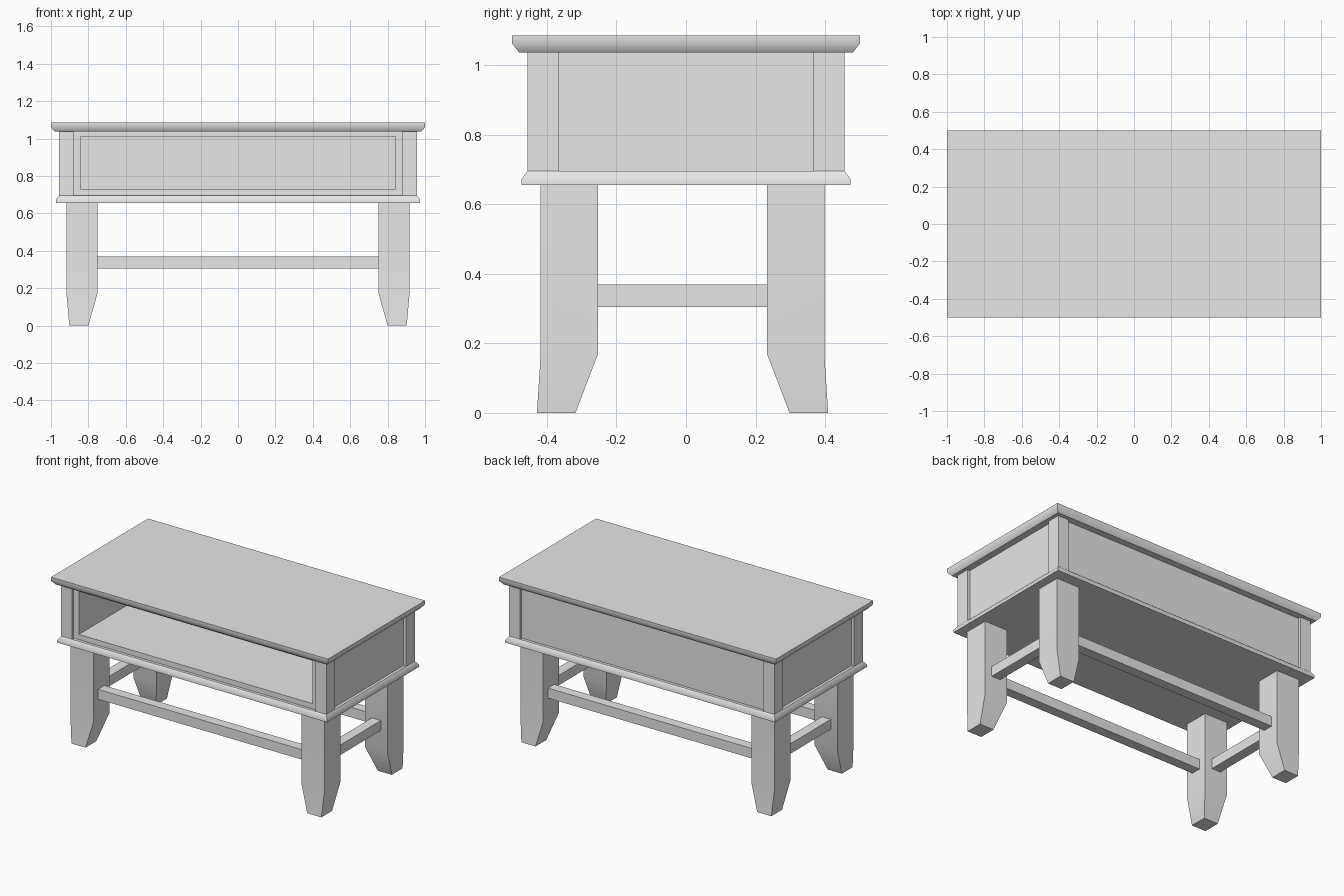
import bpy
import bmesh
from math import radians
from mathutils import Vector

cube = bpy.data.objects.get("Cube")
if cube:
    bpy.data.objects.remove(cube, do_unlink=True)

GREY = (0.8, 0.8, 0.8, 1.0)
grey = bpy.data.materials.new("plain_grey")
grey.use_nodes = True
grey.diffuse_color = GREY
next(n for n in grey.node_tree.nodes
     if n.type == "BSDF_PRINCIPLED").inputs["Base Color"].default_value = GREY


def finish(name, bm, angle=30):
    """Turn a bmesh into a shaded object."""
    bmesh.ops.recalc_face_normals(bm, faces=bm.faces)
    mesh = bpy.data.meshes.new(name)
    bm.to_mesh(mesh)
    bm.free()
    mesh.materials.append(grey)
    obj = bpy.data.objects.new(name, mesh)
    bpy.context.collection.objects.link(obj)
    bpy.ops.object.select_all(action="DESELECT")
    obj.select_set(True)
    bpy.context.view_layer.objects.active = obj
    bpy.ops.object.shade_smooth_by_angle(angle=radians(angle))
    return obj


def loft(sections):
    """Stack rectangles (x0, x1, y0, y1, z) into a closed solid."""
    bm = bmesh.new()
    rings = [[bm.verts.new(p) for p in
              ((x0, y0, z), (x1, y0, z), (x1, y1, z), (x0, y1, z))]
             for x0, x1, y0, y1, z in sections]
    for a, b in zip(rings, rings[1:]):
        for i in range(4):
            j = (i + 1) % 4
            bm.faces.new((a[i], a[j], b[j], b[i]))
    bm.faces.new(rings[0])
    bm.faces.new(rings[-1])
    return bm


def box(name, x0, x1, y0, y1, z0, z1):
    return finish(name, loft([(x0, x1, y0, y1, z0), (x0, x1, y0, y1, z1)]))


def moulded_slab(name, profile):
    """Centred slab whose edge follows (half x, half y, z) steps."""
    return finish(name, loft([(-x, x, -y, y, z) for x, y, z in profile]), 45)


# Table top with a chamfered lower edge, and the moulding under the case
moulded_slab("table_top", [(0.98, 0.48, 1.037), (1, 0.5, 1.062), (1, 0.5, 1.086)])
moulded_slab("base_moulding", [(0.974, 0.473, 0.656), (0.974, 0.473, 0.673),
                               (0.957, 0.456, 0.696)])

# Case with an open compartment in the front
CX, CY = 0.938, 0.437
bm = loft([(-CX, CX, -CY, CY, 0.69), (-CX, CX, -CY, CY, 1.04)])
bmesh.ops.recalc_face_normals(bm, faces=bm.faces)
front = min(bm.faces, key=lambda f: f.calc_center_median().y)
bmesh.ops.inset_individual(bm, faces=[front], thickness=0.03)
for v in front.verts:
    v.co.x = 0.843 if v.co.x > 0 else -0.843
    v.co.z = 1.01 if v.co.z > 0.87 else 0.73
back = bmesh.ops.extrude_discrete_faces(bm, faces=[front])["faces"][0]
bmesh.ops.translate(bm, verts=back.verts, vec=Vector((0, 0.84, 0)))
finish("case", bm)

# Corner posts, legs and stretchers
LEG_MID = -0.01
for sx, side in ((1, "left"), (-1, "right")):
    for sy, end in ((-1, "front"), (1, "back")):
        box(f"{end}_{side}_post", sx * 0.88, sx * 0.957,
            sy * 0.367, sy * 0.456, 0.69, 1.04)

        def leg_section(x0, x1, y0, y1, z):
            return (sx * x0, sx * x1, LEG_MID + sy * y0, LEG_MID + sy * y1, z)

        finish(f"{end}_{side}_leg", loft([
            leg_section(0.8, 0.902, 0.308, 0.419, 0),
            leg_section(0.752, 0.917, 0.243, 0.408, 0.17),
            leg_section(0.752, 0.917, 0.243, 0.408, 0.66)]))
    box(f"{side}_stretcher", sx * 0.803, sx * 0.868,
        LEG_MID - 0.25, LEG_MID + 0.25, 0.305, 0.37)

for sy, end in ((-1, "front"), (1, "back")):
    box(f"{end}_stretcher", -0.76, 0.76,
        LEG_MID + sy * 0.293, LEG_MID + sy * 0.358, 0.305, 0.37)
